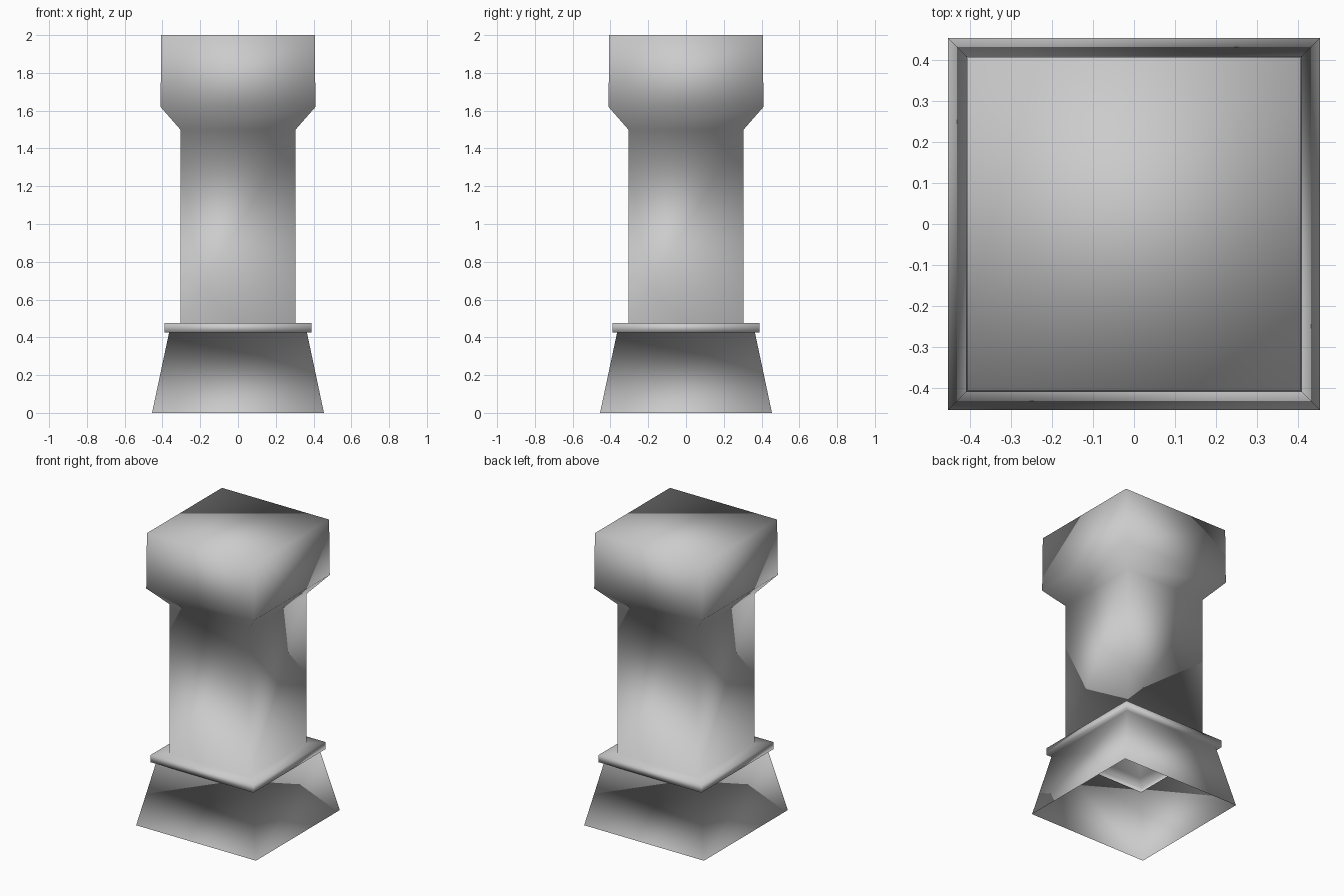
import bpy, bmesh

cube = bpy.data.objects.get("Cube")
if cube:
    bpy.data.objects.remove(cube, do_unlink=True)

# Single plain stone colour
stone = bpy.data.materials.new("light_grey_stone")
stone.use_nodes = True
colour = (0.6, 0.6, 0.6, 1)
stone.diffuse_color = colour
stone.node_tree.nodes["Principled BSDF"].inputs["Base Color"].default_value = colour

# Square profile from the ground up: (half width, height)
profile = [
    (0.455, 0.0), (0.365, 0.425),                # flared open base
    (0.39, 0.425), (0.39, 0.475),                # ledge
    (0.305, 0.475), (0.305, 1.5),                # shaft
    (0.41, 1.62), (0.407, 2.0),                  # capital
]
corners = [(-1, -1), (1, -1), (1, 1), (-1, 1)]

bm = bmesh.new()
rings = [[bm.verts.new((sx * half, sy * half, z)) for sx, sy in corners]
         for half, z in profile]

# Walls between neighbouring rings, then the top; the underside stays open
for low, high in zip(rings, rings[1:]):
    for i in range(4):
        j = (i + 1) % 4
        bm.faces.new((low[i], low[j], high[j], high[i]))
bm.faces.new(rings[-1])

# Soft shading flows over every edge
for face in bm.faces:
    face.smooth = True

mesh = bpy.data.meshes.new("square_pillar")
bm.to_mesh(mesh)
bm.free()
mesh.materials.append(stone)
pillar = bpy.data.objects.new("square_pillar", mesh)
bpy.context.collection.objects.link(pillar)
